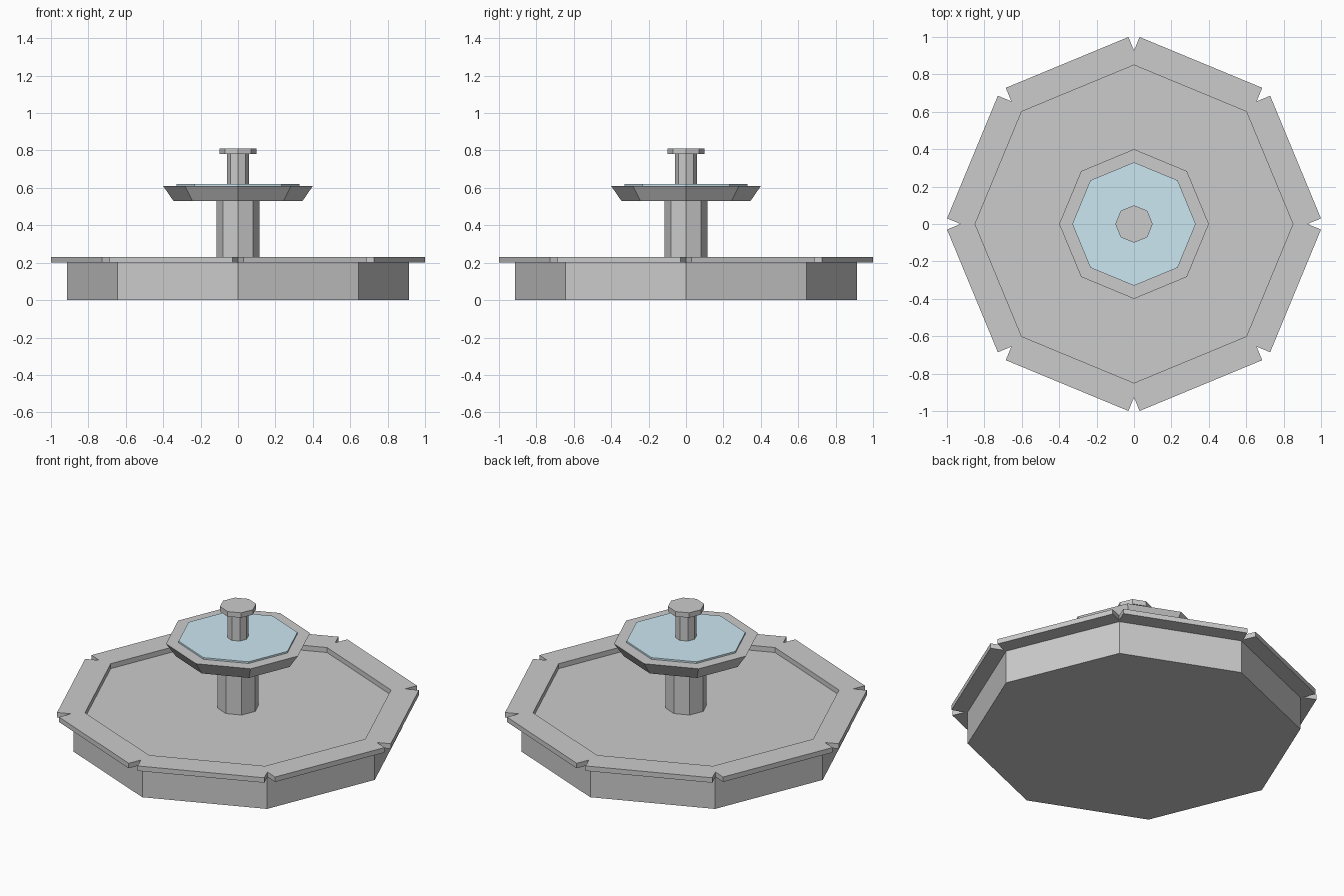
import bpy, bmesh
from math import pi, sin, cos
from mathutils import Matrix, Vector

if "Cube" in bpy.data.objects:
    bpy.data.objects.remove(bpy.data.objects["Cube"])

SIDES = 8


def make_object(name, bm, material=None):
    bmesh.ops.recalc_face_normals(bm, faces=bm.faces)
    mesh = bpy.data.meshes.new(name)
    bm.to_mesh(mesh)
    bm.free()
    if material:
        mesh.materials.append(material)
    obj = bpy.data.objects.new(name, mesh)
    bpy.context.collection.objects.link(obj)
    return obj


def octagon(name, r_bottom, r_top, z0, z1, material=None):
    """Flat-sided eight-sided block with corners on the x and y axes."""
    bm = bmesh.new()
    loops = [[bm.verts.new((r * cos(i * 2 * pi / SIDES), r * sin(i * 2 * pi / SIDES), z))
              for i in range(SIDES)] for r, z in ((r_bottom, z0), (r_top, z1))]
    for loop in loops:
        bm.faces.new(loop)
    for i in range(SIDES):
        j = (i + 1) % SIDES
        bm.faces.new((loops[0][i], loops[0][j], loops[1][j], loops[1][i]))
    return make_object(name, bm, material)


def notched_rim(name, inner, outer, half_len, z0, z1):
    """Eight square-ended coping slabs that meet with a V notch at each corner."""
    t = math_tan = sin(pi / SIDES) / cos(pi / SIDES)
    notch = half_len / t              # distance at which slab ends meet
    outline = [(inner, -inner * t), (notch, -half_len), (outer, -half_len),
               (outer, half_len), (notch, half_len), (inner, inner * t)]
    bm = bmesh.new()
    for i in range(SIDES):
        rot = Matrix.Rotation((i + 0.5) * 2 * pi / SIDES, 3, 'Z')
        low, high = [[bm.verts.new(rot @ Vector((x, y, z))) for x, y in outline]
                     for z in (z0, z1)]
        bm.faces.new(low)
        bm.faces.new(high)
        # walls, leaving the mitre joints open so neighbours weld together
        for a, b in ((1, 2), (2, 3), (3, 4), (5, 0)):
            bm.faces.new((low[a], low[b], high[b], high[a]))
    bmesh.ops.remove_doubles(bm, verts=bm.verts, dist=1e-4)
    return make_object(name, bm)


water = bpy.data.materials.new("water")
water.diffuse_color = (0.60, 0.80, 0.88, 1)
water.use_nodes = True
water.node_tree.nodes["Principled BSDF"].inputs["Base Color"].default_value = water.diffuse_color

# Lower pool
octagon("basin", 0.913, 0.913, 0.0, 0.2)
notched_rim("basin_rim", 0.785, 0.935, 0.355, 0.2, 0.23)

# Pedestal and upper bowl
octagon("column", 0.115, 0.115, 0.2, 0.53)
octagon("upper_bowl", 0.345, 0.40, 0.53, 0.61)
octagon("bowl_water", 0.33, 0.33, 0.61, 0.62, water)

# Spout and its cap
octagon("spout", 0.058, 0.058, 0.62, 0.78)
octagon("spout_cap", 0.10, 0.10, 0.78, 0.81)
